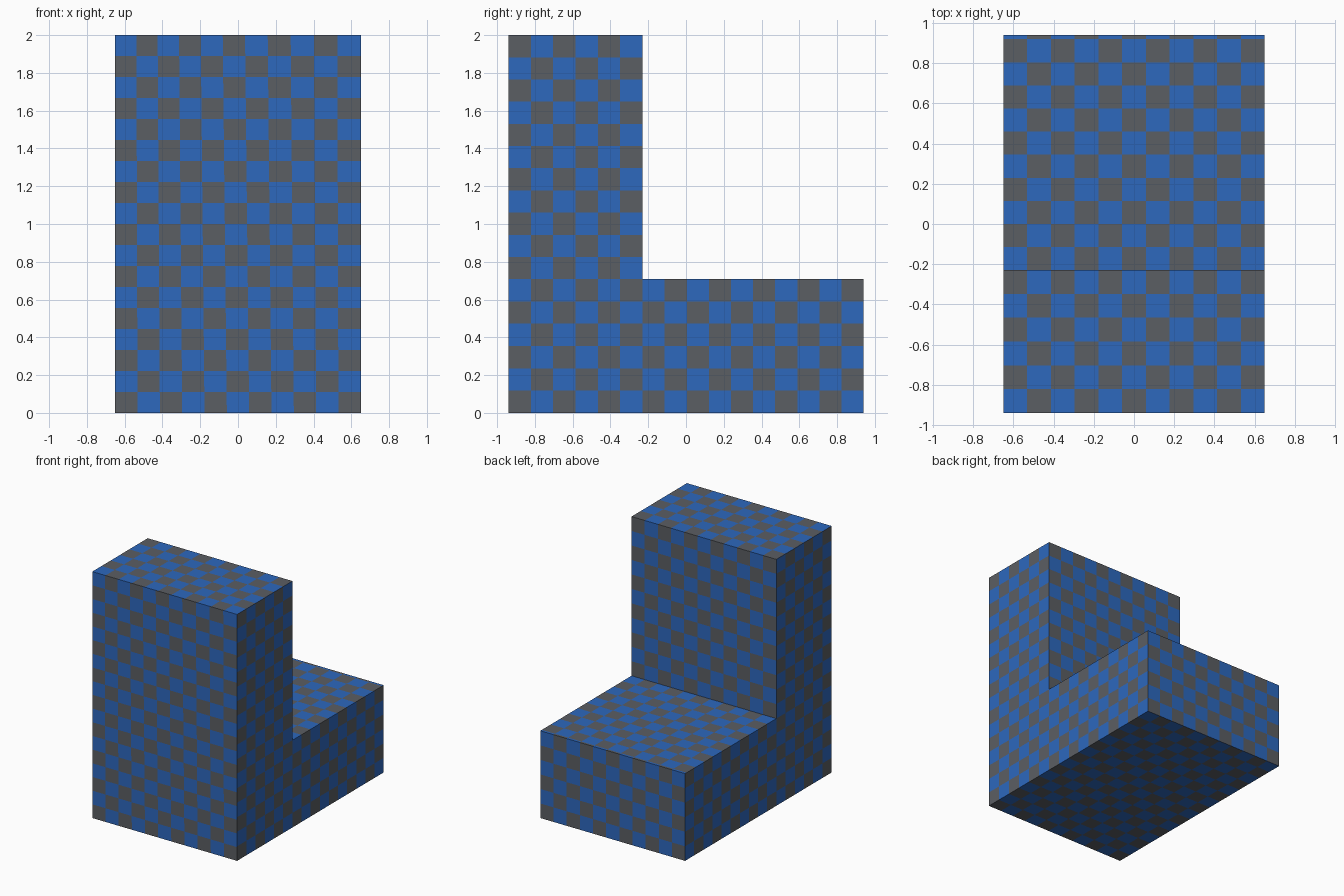
import bpy, bmesh, math
from mathutils import Vector

if "Cube" in bpy.data.objects:
    bpy.data.objects.remove(bpy.data.objects["Cube"])

# Main dimensions of the L-shaped block
X, Y, STEP_Y, STEP_Z, TOP = 0.65, 0.94, -0.23, 0.708, 2.0


def material(name, rgb):
    m = bpy.data.materials.new(name)
    m.diffuse_color = (*rgb, 1.0)
    m.use_nodes = True
    m.node_tree.nodes["Principled BSDF"].inputs["Base Color"].default_value = m.diffuse_color
    return m


def steps(a, b, n):
    return [a + (b - a) * i / n for i in range(n + 1)]


bm = bmesh.new()


def checker(us, vs, place, normal, gray_parity=0, keep=None):
    """Tile a flat side with cells; place(u, v) gives the 3D point."""
    grid = [[bm.verts.new(place(u, v)) for v in vs] for u in us]
    for i in range(len(us) - 1):
        for j in range(len(vs) - 1):
            if keep and not keep((us[i] + us[i + 1]) / 2, (vs[j] + vs[j + 1]) / 2):
                continue
            f = bm.faces.new((grid[i][j], grid[i + 1][j], grid[i + 1][j + 1], grid[i][j + 1]))
            f.normal_update()
            if f.normal.dot(Vector(normal)) < 0:
                f.normal_flip()
            f.material_index = 1 if (i + j) % 2 == gray_parity else 0


xs = steps(-X, X, 11)
ys = steps(-Y, STEP_Y, 6) + steps(STEP_Y, Y, 10)[1:]
zs = steps(0, STEP_Z, 6) + steps(STEP_Z, TOP, 11)[1:]

# Front side: columns lean slightly left towards the top
checker(xs, steps(0, TOP, 18),
        lambda x, z: (x - 0.011 * z * math.cos(math.pi * x / (2 * X)), -Y, z), (0, -1, 0))

# Right and left L-shaped sides
for side in (1, -1):
    checker(ys, zs, lambda y, z: (side * X, y, z), (side, 0, 0),
            keep=lambda y, z: y < STEP_Y or z < STEP_Z)

# Top of the tall part
checker(xs, ys[:7], lambda x, y: (x, y, TOP), (0, 0, 1), gray_parity=1)

# Top of the low part, with a thin last row
checker(xs, [STEP_Y + 0.115 * i for i in range(11)] + [Y],
        lambda x, y: (x, y, STEP_Z), (0, 0, 1), gray_parity=1)

# Riser, low back side and underside
checker(xs, zs[6:], lambda x, z: (x, STEP_Y, z), (0, 1, 0))
checker(xs, zs[:7], lambda x, z: (x, Y, z), (0, 1, 0))
checker(xs, ys, lambda x, y: (x, y, 0), (0, 0, -1))

bmesh.ops.remove_doubles(bm, verts=bm.verts, dist=1e-5)
# drop the unused grid corners
bmesh.ops.delete(bm, geom=[v for v in bm.verts if not v.link_faces], context='VERTS')

mesh = bpy.data.meshes.new("l_shaped_block")
bm.to_mesh(mesh)
bm.free()
mesh.materials.append(material("blue", (0.026, 0.138, 0.515)))
mesh.materials.append(material("dark gray", (0.105, 0.112, 0.125)))
block = bpy.data.objects.new("l_shaped_block", mesh)
bpy.context.collection.objects.link(block)
